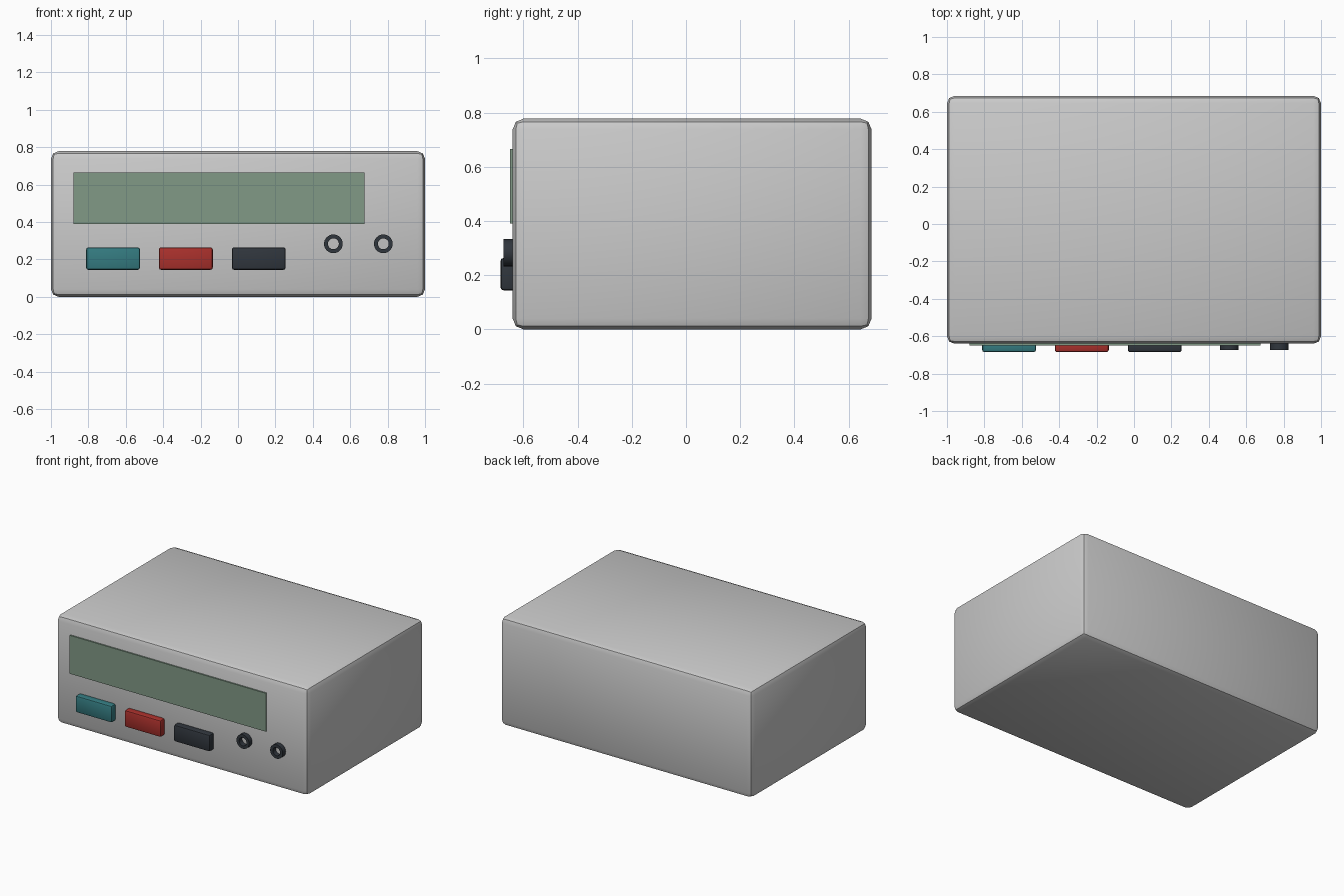
import bpy, bmesh
from math import radians, pi
from mathutils import Matrix

if "Cube" in bpy.data.objects:
    bpy.data.objects.remove(bpy.data.objects["Cube"])

FRONT = -0.64  # y of the case front face


def material(name, rgb):
    m = bpy.data.materials.new(name)
    m.diffuse_color = (*rgb, 1)
    m.use_nodes = True
    m.node_tree.nodes["Principled BSDF"].inputs["Base Color"].default_value = m.diffuse_color
    return m


def finish(bm, name, mat=None):
    bmesh.ops.recalc_face_normals(bm, faces=bm.faces)
    mesh = bpy.data.meshes.new(name)
    bm.to_mesh(mesh)
    bm.free()
    ob = bpy.data.objects.new(name, mesh)
    bpy.context.collection.objects.link(ob)
    if mat:
        mesh.materials.append(mat)
    bpy.ops.object.select_all(action='DESELECT')
    ob.select_set(True)
    bpy.context.view_layer.objects.active = ob
    bpy.ops.object.shade_smooth_by_angle(angle=radians(30))
    return ob


def box(name, lo, hi, bevel=0, segments=2, mat=None):
    bm = bmesh.new()
    bmesh.ops.create_cube(bm, size=1)
    for v in bm.verts:
        v.co = [(a + b) / 2 + c * (b - a) for a, b, c in zip(lo, hi, v.co)]
    if bevel:
        bmesh.ops.bevel(bm, geom=bm.edges[:], offset=bevel, segments=segments,
                        profile=0.5, affect='EDGES')
    return finish(bm, name, mat)


def ring(name, x, z, outer, inner, y0, y1, mat):
    # rectangular section spun about the y axis
    bm = bmesh.new()
    prof = [bm.verts.new((x + r, y, z))
            for r, y in ((inner, y0), (outer, y0), (outer, y1), (inner, y1))]
    edges = [bm.edges.new((prof[i], prof[(i + 1) % 4])) for i in range(4)]
    bmesh.ops.spin(bm, geom=prof + edges, cent=(x, 0, z), axis=(0, 1, 0),
                   angle=2 * pi, steps=32, use_duplicate=False)
    bmesh.ops.remove_doubles(bm, verts=bm.verts[:], dist=1e-5)
    return finish(bm, name, mat)


teal = material("teal", (0.035, 0.2, 0.22))
red = material("red", (0.4, 0.03, 0.025))
dark = material("dark", (0.03, 0.037, 0.047))
green = material("display_green", (0.22, 0.32, 0.24))

# case with rounded edges
box("case", (-1, FRONT, 0), (1, 0.685, 0.778), bevel=0.04)

# thin display window standing just proud of the front
box("display_window", (-0.88, -0.65, 0.39), (0.676, FRONT + 0.005, 0.665), mat=green)

# push buttons
for name, x, mat in (("start_button", -0.668, teal),
                     ("stop_button", -0.279, red),
                     ("reset_button", 0.111, dark)):
    box(name, (x - 0.144, -0.685, 0.144), (x + 0.144, FRONT + 0.015, 0.264),
        bevel=0.012, mat=mat)

# input sockets
for name, x in (("left_socket", 0.51), ("right_socket", 0.777)):
    ring(name, x, 0.283, 0.05, 0.029, -0.674, FRONT + 0.005, dark)
